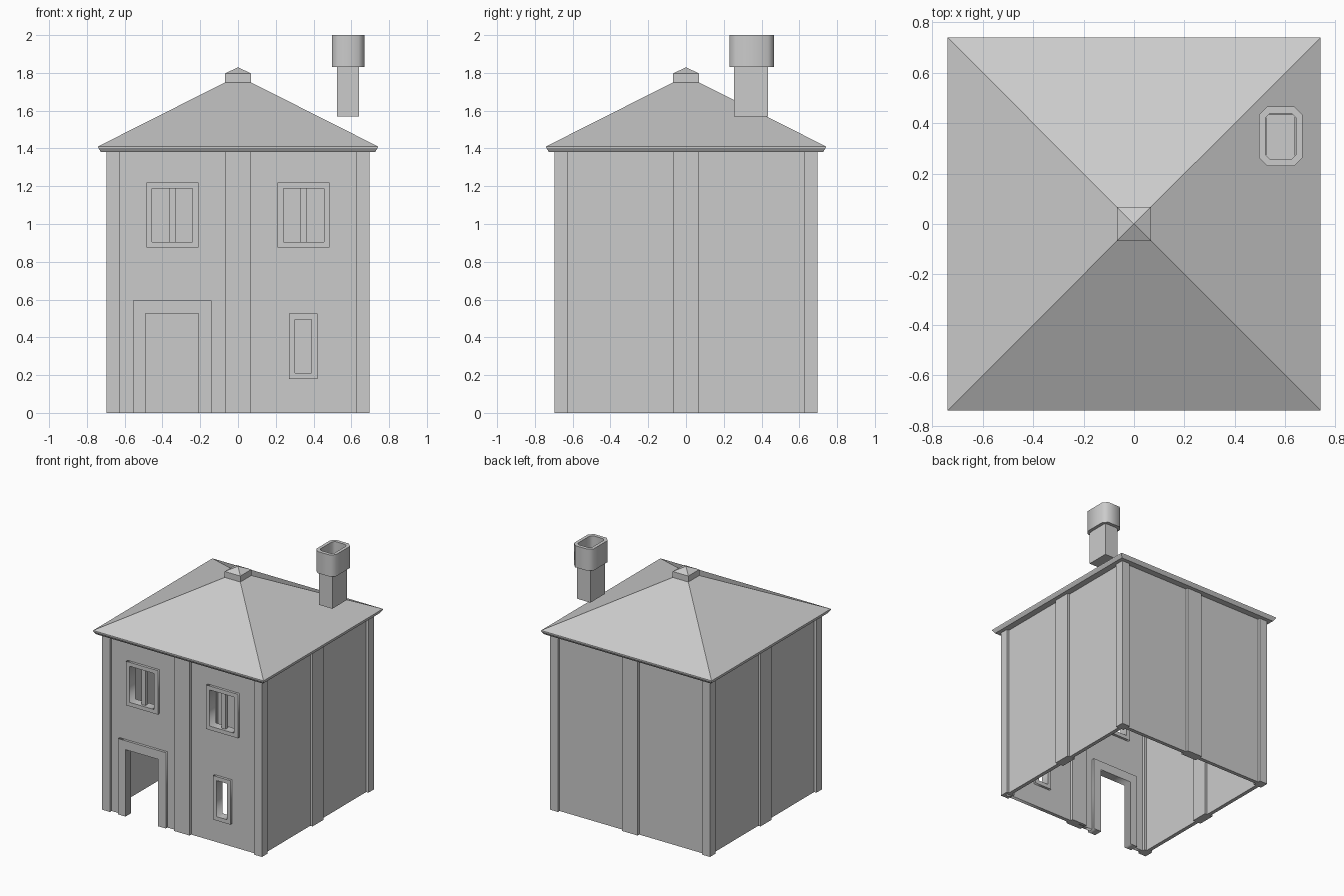
import bpy, bmesh, math
from mathutils import Matrix

if "Cube" in bpy.data.objects:
    bpy.data.objects.remove(bpy.data.objects["Cube"])

stone = bpy.data.materials.new("light grey")
stone.diffuse_color = (0.6, 0.6, 0.6, 1)
stone.use_nodes = True
stone.node_tree.nodes["Principled BSDF"].inputs["Base Color"].default_value = stone.diffuse_color


def add(name, mesh):
    mesh.materials.clear()
    mesh.materials.append(stone)
    ob = bpy.data.objects.new(name, mesh)
    bpy.context.collection.objects.link(ob)
    return ob


def box(name, x0, x1, y0, y1, z0, z1):
    bm = bmesh.new()
    bmesh.ops.create_cube(bm, size=1)
    for v in bm.verts:
        v.co = (x0 if v.co.x < 0 else x1, y0 if v.co.y < 0 else y1, z0 if v.co.z < 0 else z1)
    me = bpy.data.meshes.new(name)
    bm.to_mesh(me)
    bm.free()
    return add(name, me)


def rect(x0, x1, z0, z1):
    return [(x0, z0), (x1, z0), (x1, z1), (x0, z1)]


def plate(name, loops, y0, y1):
    """Flat outline with holes in the x-z plane, extruded from y0 to y1."""
    cu = bpy.data.curves.new(name, 'CURVE')
    cu.dimensions = '2D'
    cu.fill_mode = 'BOTH'
    cu.extrude = (y1 - y0) / 2
    for pts in loops:
        sp = cu.splines.new('POLY')
        sp.points.add(len(pts) - 1)
        for p, (x, z) in zip(sp.points, pts):
            p.co = (x, z, 0, 1)
        sp.use_cyclic_u = True
    tmp = bpy.data.objects.new("outline", cu)
    me = bpy.data.meshes.new_from_object(tmp)
    bpy.data.objects.remove(tmp)
    me.transform(Matrix.Translation((0, (y0 + y1) / 2, 0)) @ Matrix.Rotation(math.pi / 2, 4, 'X'))
    bm = bmesh.new()
    bm.from_mesh(me)
    bmesh.ops.remove_doubles(bm, verts=bm.verts, dist=1e-5)
    bmesh.ops.recalc_face_normals(bm, faces=bm.faces)
    bm.to_mesh(me)
    bm.free()
    return add(name, me)


def loft(name, rings, close=False):
    """Skin a list of equal rings; close joins last to first, otherwise ends are capped."""
    bm = bmesh.new()
    vs = [[bm.verts.new(p) for p in r] for r in rings]
    n = len(rings[0])
    pairs = list(zip(vs, vs[1:])) + ([(vs[-1], vs[0])] if close else [])
    for a, b in pairs:
        for i in range(n):
            bm.faces.new((a[i], a[(i + 1) % n], b[(i + 1) % n], b[i]))
    if not close:
        bm.faces.new(vs[0])
        bm.faces.new(vs[-1])
    bmesh.ops.remove_doubles(bm, verts=bm.verts, dist=1e-5)
    bmesh.ops.recalc_face_normals(bm, faces=bm.faces)
    me = bpy.data.meshes.new(name)
    bm.to_mesh(me)
    bm.free()
    return add(name, me)


def square(h, z):
    return [(-h, -h, z), (h, -h, z), (h, h, z), (-h, h, z)]


OUT, INN = 0.695, 0.625      # posts and frames
W0, W1 = 0.645, 0.675        # thin wall panels
TOP = 1.385
DX0, DX1, DZ = -0.555, -0.14, 0.595

# front wall, notched for the door and cut for the windows
openings = [(-0.485, -0.21, 0.875, 1.22), (0.21, 0.485, 0.875, 1.22), (0.27, 0.42, 0.18, 0.525)]
outline = [(-W1, 0), (DX0, 0), (DX0, DZ), (DX1, DZ), (DX1, 0), (W1, 0), (W1, TOP), (-W1, TOP)]
plate("front_wall", [outline] + [rect(*o) for o in openings], -W1, -W0)

# door and window frames
plate("door_frame", [[(DX0, 0), (-0.49, 0), (-0.49, 0.525), (-0.21, 0.525), (-0.21, 0),
                      (DX1, 0), (DX1, DZ), (DX0, DZ)]], -OUT, -INN)
for name, (a, b, c, d) in zip(("left_window", "right_window", "lower_window"), openings):
    t = 0.031
    plate(name + "_frame", [rect(a, b, c, d), rect(a + t, b - t, c + t, d - t)], -OUT, -INN)
    if name != "lower_window":
        m = (a + b) / 2
        box(name + "_mullion", m - 0.017, m + 0.017, -W1, -W0, c + t, d - t)

# plain walls
box("back_wall", -W1, W1, W0, W1, 0, TOP)
for s, n in ((-1, "left"), (1, "right")):
    x0, x1 = sorted((s * W0, s * W1))
    box(n + "_wall", x0, x1, -W1, W1, 0, TOP)

# corner posts and middle pilasters
for i, n in enumerate(("front", "right", "back", "left")):
    turn = Matrix.Rotation(i * math.pi / 2, 4, 'Z')
    box(n + "_corner_post", -OUT, -INN, -OUT, -INN, 0, TOP).data.transform(turn)
    box(n + "_pilaster", -0.067, 0.067, -OUT, -INN, 0, TOP).data.transform(turn)

# hipped roof with bevelled eave, and its cap
loft("roof", [square(0.725, 1.38), square(0.74, 1.403), square(0.74, 1.411), square(0.068, 1.75)])
loft("roof_cap", [square(0.068, 1.75), square(0.068, 1.797), square(0.0001, 1.83)])

# chimney shaft and hollow chamfered pot
box("chimney_shaft", 0.525, 0.64, 0.255, 0.435, 1.57, 1.835)


def pot_ring(hx, hy, c, z):
    cx, cy = 0.5825, 0.348
    pts = [(hx, -hy + c), (hx, hy - c), (hx - c, hy), (-hx + c, hy),
           (-hx, hy - c), (-hx, -hy + c), (-hx + c, -hy), (hx - c, -hy)]
    return [(cx + x, cy + y, z) for x, y in pts]


pot = loft("chimney_pot", [pot_ring(0.086, 0.118, 0.032, 1.83), pot_ring(0.086, 0.118, 0.032, 2.0),
                           pot_ring(0.061, 0.091, 0.018, 2.0), pot_ring(0.061, 0.091, 0.018, 1.83)], True)

# soften the pot corners only
bpy.ops.object.select_all(action='DESELECT')
pot.select_set(True)
bpy.context.view_layer.objects.active = pot
bpy.ops.object.shade_smooth_by_angle(angle=math.radians(50))
